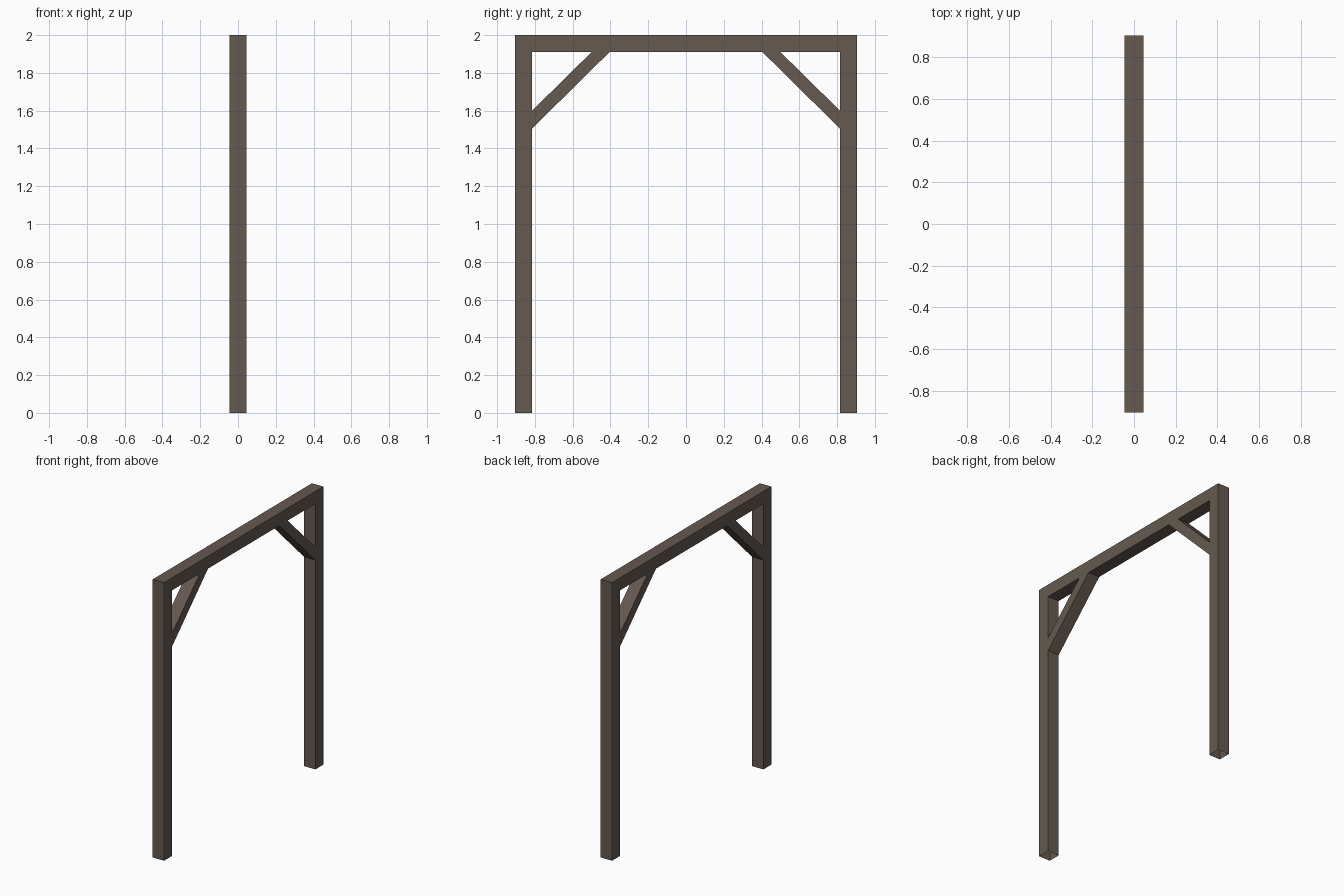
import bpy
import bmesh

cube = bpy.data.objects.get("Cube")
if cube:
    bpy.data.objects.remove(cube, do_unlink=True)

HALF_SPAN = 0.905   # outer half width of the frame
TOP = 2.0
TIMBER = 0.09       # square timber thickness
INNER = HALF_SPAN - TIMBER
UNDER = TOP - TIMBER

wood = bpy.data.materials.new("dark_weathered_wood")
wood.use_nodes = True
colour = (0.13, 0.10, 0.08, 1)
wood.diffuse_color = colour
bsdf = wood.node_tree.nodes["Principled BSDF"]
bsdf.inputs["Base Color"].default_value = colour
bsdf.inputs["Roughness"].default_value = 0.9


def timber(name, outline, open_edges):
    """Extrude a (y, z) outline across x, leaving the listed edges open."""
    bm = bmesh.new()
    sides = [[bm.verts.new((x, y, z)) for y, z in outline]
             for x in (-TIMBER / 2, TIMBER / 2)]
    for side in sides:
        bm.faces.new(side)
    count = len(outline)
    for i in range(count):
        if i not in open_edges:
            j = (i + 1) % count
            bm.faces.new((sides[0][i], sides[0][j], sides[1][j], sides[1][i]))
    bmesh.ops.recalc_face_normals(bm, faces=bm.faces)
    mesh = bpy.data.meshes.new(name)
    bm.to_mesh(mesh)
    bm.free()
    mesh.materials.append(wood)
    obj = bpy.data.objects.new(name, mesh)
    bpy.context.collection.objects.link(obj)


# Top beam, mitred into the posts
timber("top_beam", [(-HALF_SPAN, TOP), (HALF_SPAN, TOP),
                    (INNER, UNDER), (-INNER, UNDER)], {1, 3})

for label, s in (("front", -1), ("back", 1)):
    # Hollow-footed post
    timber(label + "_post", [(s * INNER, 0), (s * HALF_SPAN, 0),
                             (s * HALF_SPAN, TOP), (s * INNER, UNDER)], {0, 2})
    # Diagonal corner brace
    timber(label + "_brace", [(s * INNER, 1.505), (s * INNER, 1.6),
                              (s * 0.5, UNDER), (s * 0.405, UNDER)], {0, 2})
